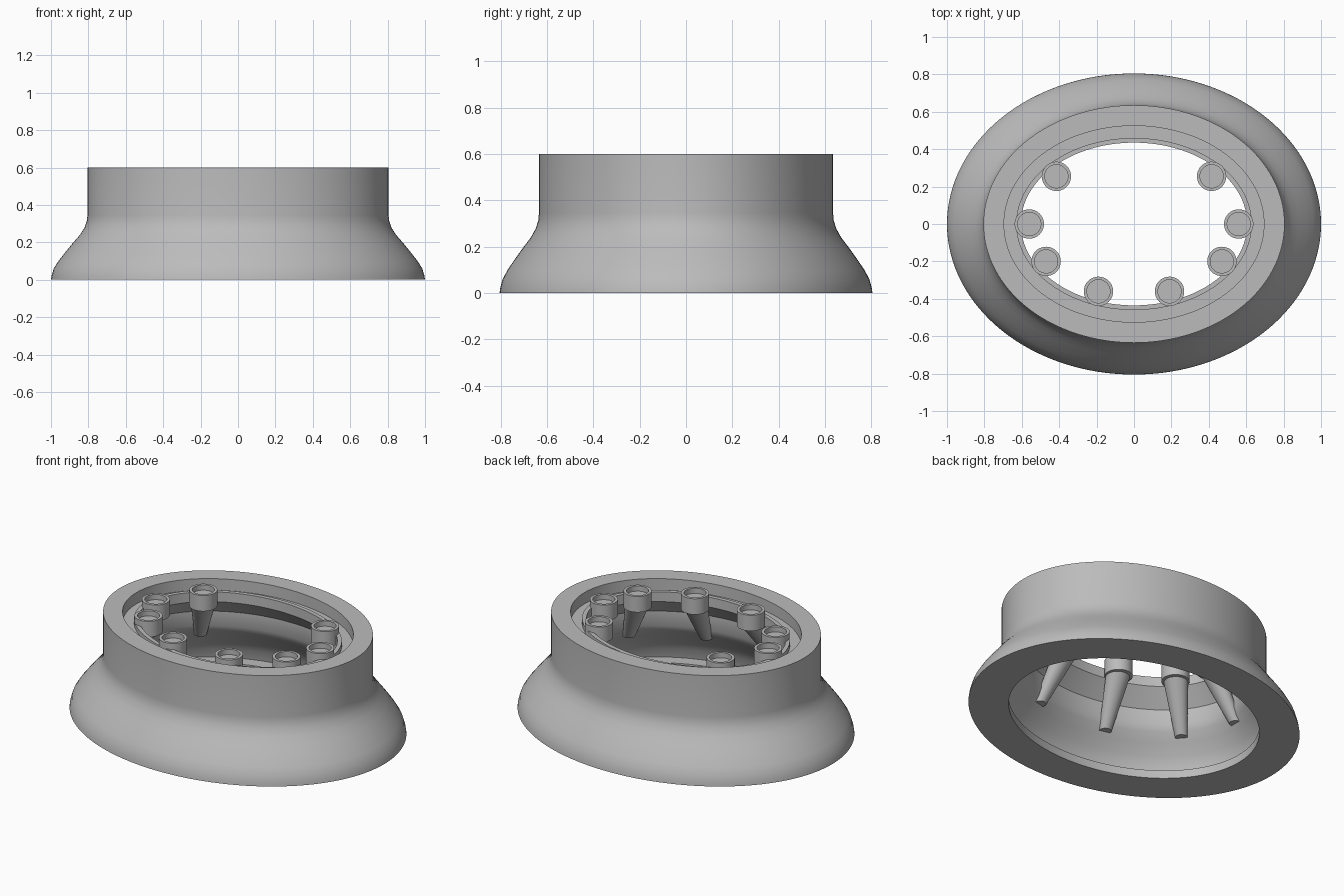
import bpy, bmesh, math
from mathutils import Vector

cube = bpy.data.objects.get("Cube")
if cube:
    bpy.data.objects.remove(cube, do_unlink=True)

grey = bpy.data.materials.new("plain grey")
grey.use_nodes = True
grey.diffuse_color = (0.5, 0.5, 0.5, 1)
grey.node_tree.nodes["Principled BSDF"].inputs["Base Color"].default_value = (0.5, 0.5, 0.5, 1)


def finish(name, bm):
    bmesh.ops.recalc_face_normals(bm, faces=bm.faces)
    mesh = bpy.data.meshes.new(name)
    bm.to_mesh(mesh)
    bm.free()
    mesh.materials.append(grey)
    obj = bpy.data.objects.new(name, mesh)
    bpy.context.collection.objects.link(obj)
    bpy.ops.object.select_all(action="DESELECT")
    obj.select_set(True)
    bpy.context.view_layer.objects.active = obj
    bpy.ops.object.shade_smooth_by_angle(angle=math.radians(28))
    return obj


def sweep(bm, rings, closed):
    """Bridge successive rings; closed joins last to first, otherwise the ends are capped."""
    n = len(rings[0])
    pairs = list(zip(rings, rings[1:]))
    if closed:
        pairs.append((rings[-1], rings[0]))
    else:
        bm.faces.new(rings[0])
        bm.faces.new(rings[-1])
    for a, b in pairs:
        for i in range(n):
            j = (i + 1) % n
            bm.faces.new((a[i], a[j], b[j], b[i]))


def ellipse(bm, rx, ry, z, n, cx=0, cy=0):
    return [bm.verts.new((cx + rx * math.cos(t), cy + ry * math.sin(t), z))
            for t in (2 * math.pi * i / n for i in range(n))]


def short_radius(rx):
    return rx - 0.17 - 0.025 * max(0, (rx - 0.805) / 0.195)


# Flared oval housing: outside, top rim, groove, thin lip, sloped underside, cavity
outside = [(1.0, 0), (0.997, 0.02), (0.985, 0.06), (0.96, 0.1), (0.925, 0.145),
           (0.88, 0.2), (0.845, 0.24), (0.82, 0.28), (0.808, 0.315), (0.805, 0.345)]
rim = [(0.805, 0.6), (0.695, 0.6), (0.695, 0.53), (0.63, 0.53),
       (0.63, 0.56), (0.605, 0.56), (0.605, 0.5), (0.695, 0.4)]
cavity = [(0.695, 0.31), (0.715, 0.27), (0.755, 0.22), (0.8, 0.16),
          (0.83, 0.11), (0.845, 0.05), (0.765, 0.05), (0.765, 0)]
bm = bmesh.new()
sweep(bm, [ellipse(bm, r, short_radius(r), z, 128) for r, z in outside + rim + cavity], True)
finish("oval_housing", bm)

# Cup sockets around the lip, each with a tapered strut leaning out to the wall
cup = [(0.0785, 0.5), (0.0785, 0.597), (0.062, 0.597), (0.062, 0.565)]
for x, y in [(0.56, 0), (0.47, -0.2), (0.19, -0.36), (0.415, 0.255)]:
    for side, sx in (("left", 1), ("right", -1)):
        top = Vector((sx * x, y, 0.52))
        bm = bmesh.new()
        sweep(bm, [ellipse(bm, r, r, z, 40, top.x, top.y) for r, z in cup], False)
        finish(side + "_cup_socket", bm)

        outward = Vector((top.x / 0.605 ** 2, top.y / 0.435 ** 2, 0)).normalized()
        tip = top + outward * 0.18
        bm = bmesh.new()
        sweep(bm, [ellipse(bm, 0.07, 0.07, 0.52, 32, top.x, top.y),
                   ellipse(bm, 0.035, 0.035, 0.24, 32, tip.x, tip.y)], False)
        finish(side + "_tapered_strut", bm)
